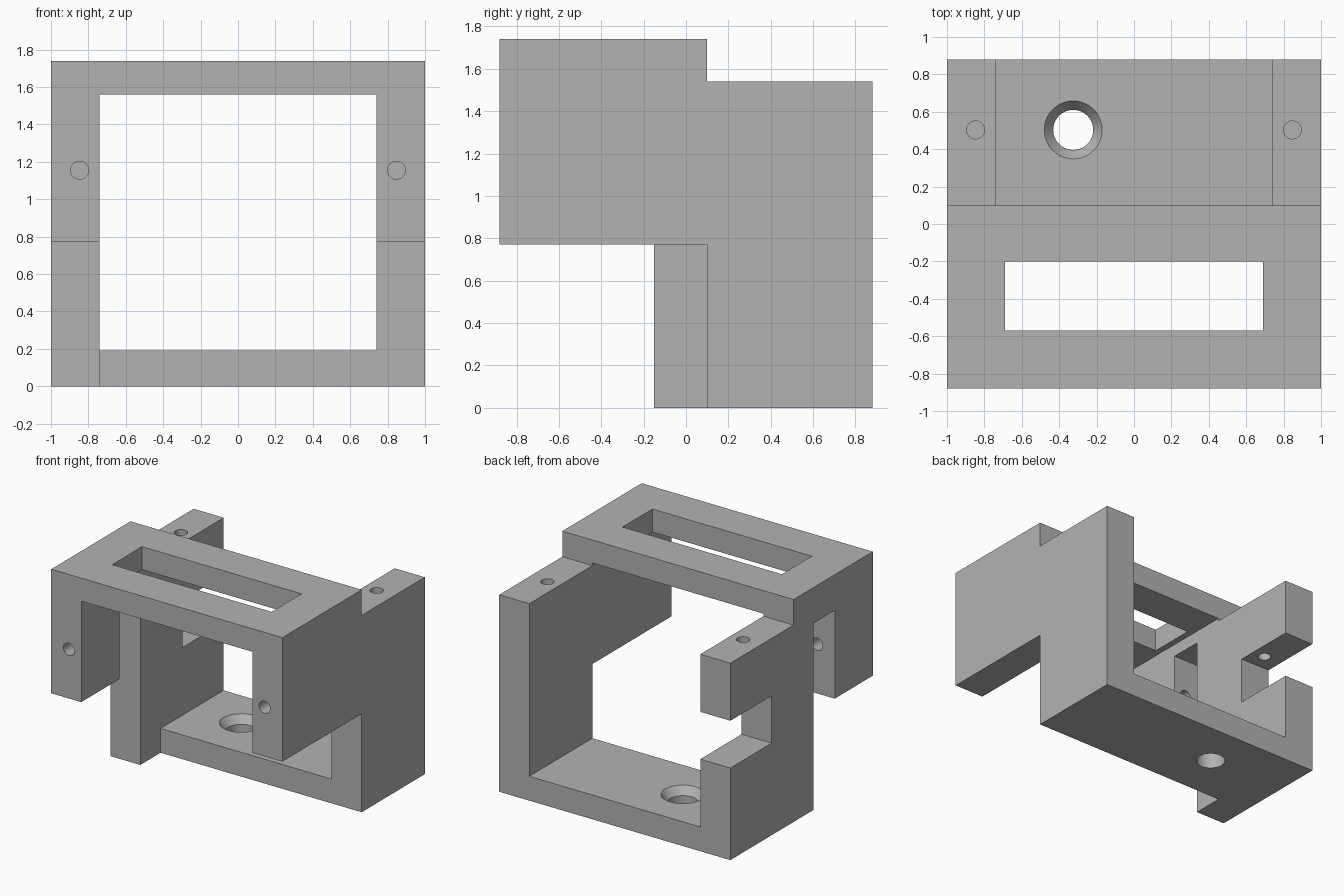
import bpy, bmesh
from mathutils import Matrix, Vector

default = bpy.data.objects.get("Cube")
if default:
    bpy.data.objects.remove(default, do_unlink=True)

grey = bpy.data.materials.new("plain grey")
grey.use_nodes = True
grey.diffuse_color = (0.45, 0.45, 0.45, 1)
grey.node_tree.nodes["Principled BSDF"].inputs["Base Color"].default_value = grey.diffuse_color


def to_object(bm, name):
    bmesh.ops.recalc_face_normals(bm, faces=bm.faces)
    mesh = bpy.data.meshes.new(name)
    bm.to_mesh(mesh)
    bm.free()
    mesh.materials.append(grey)
    obj = bpy.data.objects.new(name, mesh)
    bpy.context.collection.objects.link(obj)
    return obj


def extrude_side(name, outline, x0, x1):
    """Extrude a (y, z) outline along x."""
    bm = bmesh.new()
    face = bm.faces.new([bm.verts.new((x0, y, z)) for y, z in outline])
    new = bmesh.ops.extrude_face_region(bm, geom=[face])["geom"]
    verts = [v for v in new if isinstance(v, bmesh.types.BMVert)]
    bmesh.ops.translate(bm, verts=verts, vec=(x1 - x0, 0, 0))
    return to_object(bm, name)


def box(name, xs, ys, zs):
    return extrude_side(name, [(ys[0], zs[0]), (ys[1], zs[0]), (ys[1], zs[1]), (ys[0], zs[1])], *xs)


def round_bar(name, start, end, r0, r1):
    a, b = Vector(start), Vector(end)
    turn = (b - a).to_track_quat('Z', 'Y').to_matrix().to_4x4()
    bm = bmesh.new()
    bmesh.ops.create_cone(bm, cap_ends=True, segments=40, radius1=r0, radius2=r1,
                          depth=(b - a).length, matrix=Matrix.Translation((a + b) / 2) @ turn)
    return to_object(bm, name)


# Bracket body: stepped side profile across the full width
INNER = 0.74
body = extrude_side("bracket_body", [
    (-0.15, 0), (0.88, 0), (0.88, 1.54), (0.10, 1.54), (0.10, 1.74),
    (-0.88, 1.74), (-0.88, 0.77), (-0.15, 0.77)], -1, 1)

cutters = [
    # Central bay, open at the front underside
    box("bay_cutter", (-INNER, INNER), (-2, 2), (0.19, 1.56)),
    box("front_bay_cutter", (-INNER, INNER), (-2, 0.10), (-1, 1)),
    # Only the right wall keeps its front leg
    box("left_leg_cutter", (0.5, 2), (-2, 0.10), (-1, 0.77)),
    # Slot in the top plate
    box("top_slot_cutter", (-0.69, 0.69), (-0.57, -0.20), (1.4, 2)),
    # Rear notch and front gap in the right wall
    box("rear_notch_cutter", (-2, -0.5), (0.37, 2), (0.72, 1.09)),
    box("front_gap_cutter", (-2, -0.5), (-0.41, -0.15), (0.5, 1.46)),
    # Countersunk hole in the base
    round_bar("base_hole_cutter", (-0.325, 0.503, -1), (-0.325, 0.503, 0.5), 0.107, 0.107),
    round_bar("countersink_cutter", (-0.325, 0.503, 0.13), (-0.325, 0.503, 0.25), 0.107, 0.203),
]
# Screw holes in both walls, from the top and from the front
for x in (-0.847, 0.847):
    cutters.append(round_bar("top_hole_cutter", (x, 0.503, 1.05), (x, 0.503, 2), 0.048, 0.048))
    cutters.append(round_bar("front_hole_cutter", (x, -2, 1.155), (x, -0.38, 1.155), 0.048, 0.048))

bpy.ops.object.select_all(action='DESELECT')
body.select_set(True)
bpy.context.view_layer.objects.active = body
for cutter in cutters:
    cutter.hide_render = True
    mod = body.modifiers.new("cut", 'BOOLEAN')
    mod.operation = 'DIFFERENCE'
    mod.solver = 'EXACT'
    mod.object = cutter
    bpy.ops.object.modifier_apply(modifier=mod.name)
    bpy.data.objects.remove(cutter, do_unlink=True)

bpy.ops.object.shade_smooth_by_angle(angle=0.5)
